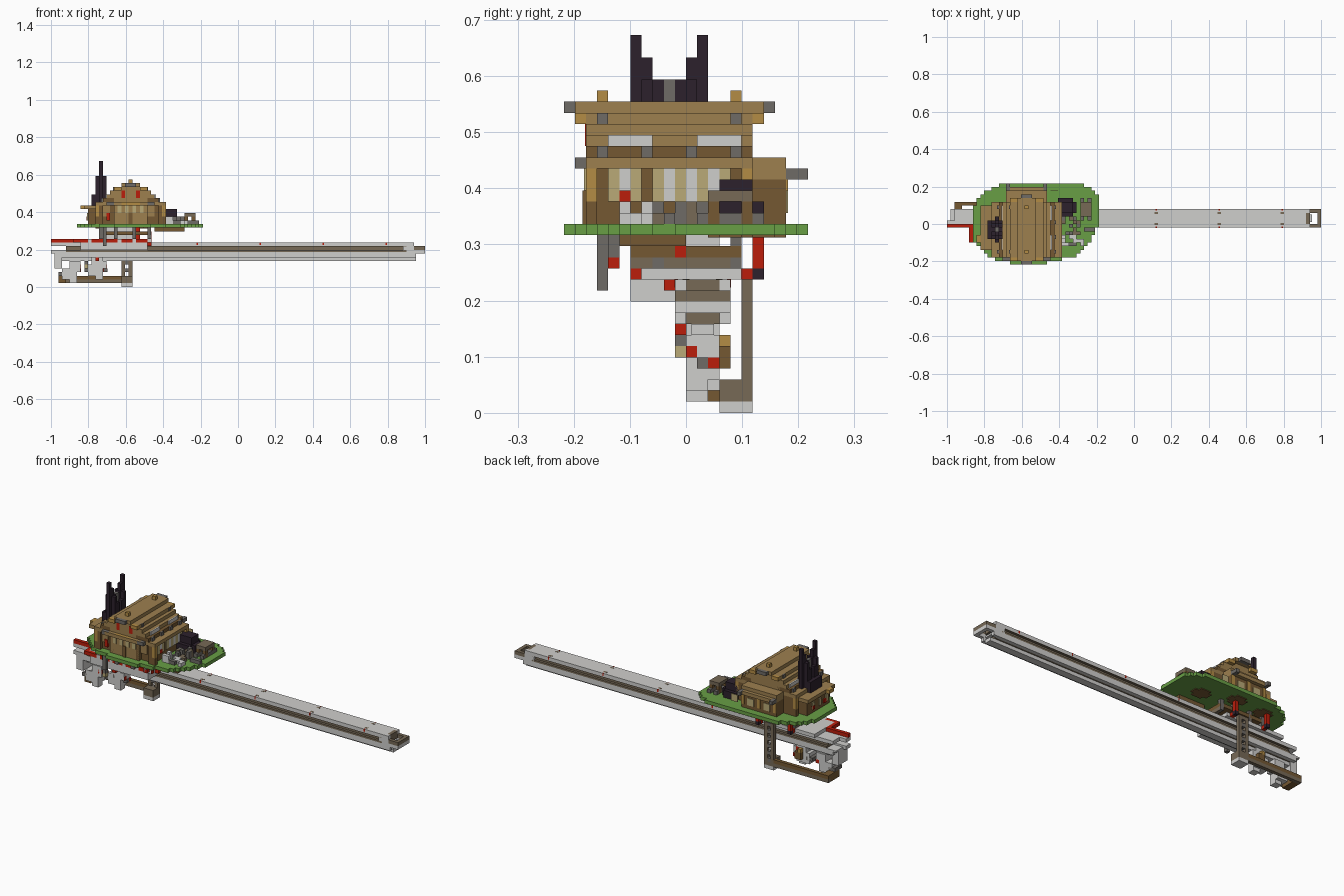
import bpy
import bmesh
import random

cube = bpy.data.objects.get("Cube")
if cube:
    bpy.data.objects.remove(cube, do_unlink=True)

random.seed(4)
UNIT = 2 / 101            # edge of one block
parts = {}


def material(name, *rgb):
    linear = [(c / 255) ** 2.2 for c in rgb] + [1]
    mat = bpy.data.materials.new(name)
    mat.use_nodes = True
    mat.diffuse_color = linear
    mat.node_tree.nodes["Principled BSDF"].inputs["Base Color"].default_value = linear
    return mat


LIGHT = material("light stone", 206, 205, 203)
GREY = material("grey stone", 110, 106, 102)
TAUPE = material("taupe wood", 118, 105, 87)
BROWN = material("dark oak", 116, 89, 54)
OAK = material("oak roof", 156, 127, 80)
PALE = material("pale planks", 184, 168, 118)
GOLD = material("golden wood", 178, 139, 71)
GREEN = material("grass", 104, 157, 71)
RED = material("red", 186, 35, 19)
DARK = material("black stone", 48, 38, 48)


def box(part, mat, x, y, z):
    """Add a block to a part; x, y and z are spans counted in block units."""
    bm = parts.setdefault((part, mat), bmesh.new())
    corners = [[bm.verts.new(((i - 50.5) * UNIT, (j - 11) * UNIT, k * UNIT))
                for i, j in ((x[0], y[0]), (x[1], y[0]), (x[1], y[1]), (x[0], y[1]))]
               for k in z]
    low, high = corners
    bm.faces.new(low[::-1])
    bm.faces.new(high)
    for a in range(4):
        b = (a + 1) % 4
        bm.faces.new((low[a], low[b], high[b], high[a]))


def block(part, mat, i, j, k, height=1):
    box(part, mat, (i, i + 1), (j, j + 1), (k, k + height))


def mirrored(part, mat, x, y, z):
    """Add a block and its twin across the ridge of the house."""
    box(part, mat, x, y, z)
    box(part, mat, (43 - x[1], 43 - x[0]), y, z)


# Long beam: layered section with dark side channels and grooves below
box("beam_top", LIGHT, (2, 97), (10, 15), (11, 12))
box("beam_soffit", TAUPE, (4, 96), (10, 15), (10.9, 11))
box("beam_web", TAUPE, (4, 96), (10.7, 14.3), (10, 11))
box("beam_ledge", TAUPE, (4, 96), (10, 15), (9.5, 10))
box("beam_middle", LIGHT, (1, 98), (10, 15), (9, 9.5))
box("beam_core", TAUPE, (2, 97), (11, 14), (8, 9))
for rail in (10, 14):
    box("beam_rail", LIGHT, (2, 98.5), (rail, rail + 1), (8, 9))
    box("beam_strip_end", LIGHT, (95, 98), (rail, rail + 1), (9.5, 11))
    box("tip_side", TAUPE, (98, 101), (rail, rail + 1), (10, 11))
    box("tip_base", LIGHT, (98, 101), (rail, rail + 1), (9, 10))
box("beam_keel", LIGHT, (2, 98.5), (11.5, 13.5), (7, 8))
box("tip_end", TAUPE, (100, 101), (11, 14), (10, 11))
box("tip_end_base", LIGHT, (100, 101), (11, 14), (9, 10))
box("beam_cap", TAUPE, (97, 98), (11, 14), (10, 12))
box("cap_cheek", LIGHT, (97, 98), (10, 11), (11, 12))
box("cap_cheek", LIGHT, (97, 98), (14, 15), (11, 12))

# Small ornaments spaced along the beam
for i in range(39, 98, 17):
    for j in (10.7, 13.7):
        box("ornament", TAUPE, (i, i + 1), (j, j + 0.6), (12, 12.03))
    for j in (9.97, 14.7):
        box("ornament_light", RED, (i + 0.3, i + 0.7), (j, j + 0.33), (11.3, 12.03))

# Side deck and red piping at the rear end
box("side_deck", LIGHT, (8, 26), (6, 10), (10, 12))
box("upper_deck", LIGHT, (7, 25), (7, 16), (12, 13))
box("end_pipe", RED, (0, 7), (10, 11), (12, 13))
box("side_pipe", RED, (6, 7), (6, 11), (12, 13))
for i in range(7, 25, 4):
    box("long_pipe", RED, (i, i + 3), (6, 7), (12, 13))
    block("pipe_clamp", LIGHT, i + 3, 6, 12)
for k in (9, 11):
    box("end_prong", LIGHT, (0, 4), (10, 12), (k, k + 1))

# Supports between the beam and the platform
box("support_deck", BROWN, (14, 27), (6, 16), (14, 15))
box("support_block", LIGHT, (15, 22), (8, 14), (13, 16))
for i in (13, 17, 22, 26):
    for j in (4, 8, 15):
        box("support_post", GREY, (i, i + 1), (j, j + 1), (13, 16))
    box("support_brace", TAUPE, (i, i + 1), (6, 16), (13, 14))
box("hanging_post", GREY, (14, 15), (3, 4), (11, 16))
for i in (13, 23):
    box("red_post", RED, (i, i + 1), (17, 18), (13, 16))
    block("red_post_foot", RED, i, 16, 12)
    block("black_post_foot", DARK, i, 17, 12)
    box("red_front_post", RED, (i, i + 1), (7, 8), (13, 16))
for j, k in ((4, 13), (6, 12), (10, 14), (9, 11)):
    box("red_stud", RED, (26, 27.1), (j, j + 1), (k, k + 1))
box("dirt_patch", BROWN, (28, 36), (5, 11), (15, 16))
for i, j in ((12, 16), (21, 17), (30, 14)):
    box("dirt_patch", BROWN, (i, i + 5), (j, j + 2), (15.8, 16))
    box("dirt_patch", BROWN, (i + 1, i + 4), (j - 1, j + 3), (15.8, 16))

# Grass platform with stepped round ends
left = [17, 13, 11, 10, 9, 8] + [7] * 10 + [8, 8, 9, 10, 12, 14]
right = [27, 31, 35, 36, 37, 38, 39, 39, 40, 40] + [41] * 9 + [40, 39, 37]
for j, span in enumerate(zip(left, right)):
    box("platform", GREEN, span, (j, j + 1), (16, 17))

# Ladder-like rear column with its foot and low bar
for i in (19, 21):
    box("column_rail", TAUPE, (i, i + 1), (16, 17), (1, 13))
for k in range(2, 13, 2):
    block("column_rung", GREY, 20, 16, k)
box("column_foot", LIGHT, (19, 22), (14, 17), (0, 1))
box("column_foot_top", TAUPE, (19, 22), (14, 17), (1, 3))
box("low_bar", TAUPE, (2, 20), (16, 17), (1, 2))
box("low_bar_top", BROWN, (2, 20), (16, 17), (2, 3))
box("low_bar_return", BROWN, (2, 4), (12, 16), (1, 3))
box("column_tie", TAUPE, (19, 22), (15, 17), (12, 13))

# Hanging machinery under the rear end
for start, base in ((2, 2), (9, 3)):
    box("machine_body", LIGHT, (start + 1, start + 5), (11, 14), (base, base + 3))
    box("machine_neck", LIGHT, (start + 3, start + 6), (11, 14), (base + 2, 7))
    box("machine_foot", LIGHT, (start + 3, start + 5), (11, 13), (base - 1, base + 1))
    box("machine_plate", GREY, (start, start + 2), (11, 14), (base + 1, base + 2))
    for step in range(2):
        box("machine_lamp", RED, (start + 5, start + 6.1),
            (11 + 2 * step, 12 + 2 * step), (5 - step, 6 - step))
        block("machine_bracket", GREY, start + 2 * step, 11, base + step + 1)
box("machine_strut", BROWN, (12, 14), (14, 15), (4, 6))
block("machine_socket", GREY, 14.2, 12, 4)
block("machine_arm", RED, 12, 10, 7)
block("machine_switch", RED, 13.2, 13, 6)
block("machine_knob", GOLD, 12, 14, 6)
block("machine_knob", PALE, 9, 10, 5)
block("machine_knob", GREY, 9, 10, 6)
box("machine_hanger", LIGHT, (1, 3), (10, 14), (5, 9))
box("machine_shelf", LIGHT, (11, 14), (11, 14), (5, 8))

# House: timber body, planked walls, windows
box("house_body", BROWN, (13, 30), (3, 17), (17, 22))
box("front_gable", OAK, (17, 26), (2, 17), (17, 25))
box("rear_room", BROWN, (16, 27), (17, 20), (17, 21))
for i in range(16, 27, 5):
    box("rear_post", GOLD, (i, i + 1), (20, 20.2), (18, 21))
    box("rear_panel", PALE, (i + 2, i + 4), (20, 20.2), (18, 20))
box("west_wing", BROWN, (10, 13), (5, 15), (17, 21))
for j in range(6, 15, 3):
    box("west_wing_plank", PALE, (9.7, 10), (j, j + 1), (18, 20))
for j in range(4, 16, 2):
    mirrored("wall_plank", PALE, (12.6, 13), (j, j + 1), (19, 22))
for j in (5, 9, 11, 13):
    mirrored("side_window", LIGHT, (12.7, 13), (j, j + 1), (19, 22))
for i in range(13, 30, 4):
    box("front_post", BROWN, (i, i + 1), (2, 3), (17, 22))
    box("front_panel", OAK, (i + 1, min(i + 3, 30)), (2.6, 3), (19, 22))
for i in (18, 20, 22, 24):
    box("gable_plank", PALE, (i, i + 1), (1.8, 2), (20, 22))
box("door", BROWN, (21, 22), (1.7, 2), (17, 20))
box("entry_canopy", GOLD, (19, 24), (1, 2), (22, 23))
for j in (2, 16):
    mirrored("corner_post", GOLD, (12, 13), (j, j + 1), (19, 22))
    mirrored("corner_base", BROWN, (12, 13), (j, j + 1), (17, 19))

# Stepped roofs
mirrored("lower_roof", OAK, (12, 18), (2, 17), (22, 23))
mirrored("upper_wall", BROWN, (14, 18), (2, 17), (23, 24))
mirrored("attic_wall", OAK, (15, 18), (2, 17), (24, 25))
for j in (4, 12):
    mirrored("attic_window", LIGHT, (14.7, 15), (j, j + 4), (24, 25))
for j in range(3, 16, 4):
    mirrored("roof_stud", GREY, (13.5, 14), (j, j + 1), (23, 24))
for width, k, start, end in ((5, 25, 2, 17), (4, 26, 2, 17), (2, 27, 1, 18)):
    box("main_roof", OAK, (21 - width, 22 + width), (start, end), (k, k + 1))
for j in (1, 17):
    mirrored("roof_trim", GOLD, (17, 19), (j, j + 1), (26, 27))
for j in (0, 18):
    box("ridge_end", GREY, (20, 23), (j, j + 1), (27, 28))
box("rear_roof", OAK, (16, 27), (17, 20), (21, 23))
box("rear_eave", OAK, (17, 26), (20, 21), (21, 22))
mirrored("rear_eave_end", GREY, (16, 17), (20, 22), (21, 22))
mirrored("front_eave", GREY, (15, 17), (1, 2), (22, 23))
box("front_roof_step", OAK, (16, 27), (1, 3), (22, 23))
box("west_wing_roof", OAK, (9, 13), (4, 16), (21, 22))
box("west_wing_eave", GOLD, (8, 9), (6, 8), (21, 22))
for j in (3, 15):
    block("ridge_finial", GOLD, 21, j, 28)
    mirrored("roof_peg", GREY, (16.8, 17.2), (j, j + 1), (26, 27))

# Red lamps set shallowly into the walls
for i in (19, 23):
    box("gable_lamp", RED, (i, i + 1), (1.9, 2.1), (24, 26))
box("wing_lamp", RED, (15, 16), (2.3, 3), (18, 20))
box("east_lamp", RED, (30, 30.5), (5, 6), (19, 20))
for j in (7, 12):
    box("west_lamp", RED, (9.6, 10), (j, j + 1), (18, 19))

# Black spires above the west wing
for step, top in enumerate((34, 32, 30)):
    for j in (6 + step, 12 - step):
        box("spire", DARK, (13, 14), (j, j + 1), (20, top))
        if step:
            box("spire_buttress", DARK, (12, 15), (j, j + 1), (20, top - 2))
box("spire_core", GREY, (13, 14), (9, 10), (20, 30))
box("spire_base", DARK, (11, 16), (7, 12), (20, 25))

# Garden: black mound, rubble and a small shelter
for inset, k in ((0, 17), (0, 18), (1, 19), (1, 20)):
    box("black_mound", DARK, (30, 34), (13 + inset, 18 - inset), (k, k + 1))
    box("black_mound", DARK, (29 + inset, 35 - inset), (14, 17), (k, k + 1))
for i in range(31, 37):
    for j in range(5, 13):
        if random.random() < 0.6:
            shades = (LIGHT, LIGHT, GREY) if j < 8 else (GREY, GREY, TAUPE)
            block("rubble", random.choice(shades), i, j, 17, random.choice((1, 1, 2)))
box("shelter_roof", TAUPE, (36, 39), (13, 17), (19, 20))
for i in (36, 38):
    for j in (13, 16):
        block("shelter_post", BROWN, i, j, 17, 2)
    box("shelter_rail", GREY, (i, i + 1), (12, 18), (17, 18))
box("garden_step", GREY, (37, 40), (9, 10), (17, 18))

# Turn every collected part into an object
for (name, mat), bm in parts.items():
    mesh = bpy.data.meshes.new(name)
    bm.to_mesh(mesh)
    bm.free()
    mesh.materials.append(mat)
    bpy.context.collection.objects.link(bpy.data.objects.new(name, mesh))
